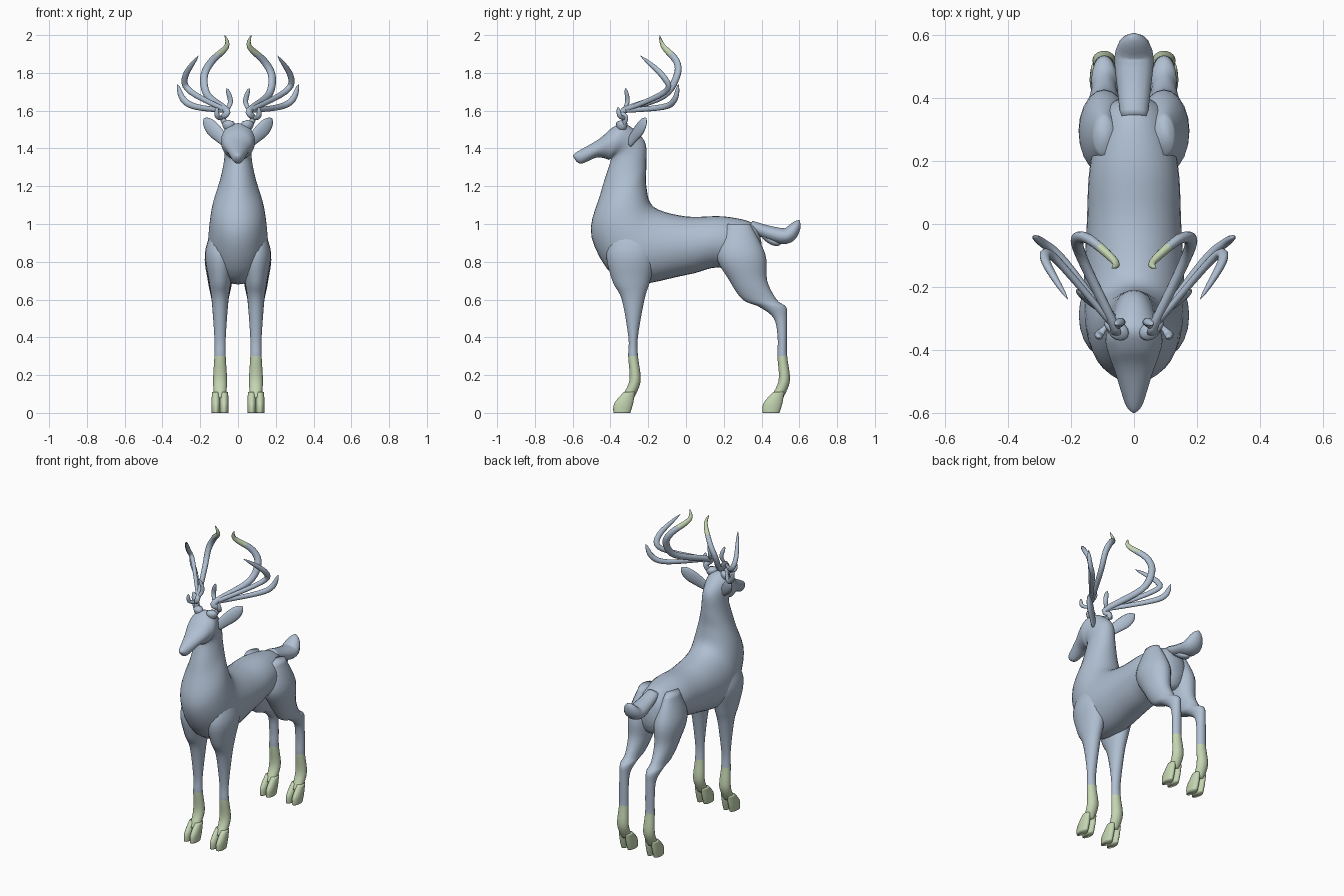
import bpy, bmesh, math
from mathutils import Vector

cube = bpy.data.objects.get("Cube")
if cube:
    bpy.data.objects.remove(cube, do_unlink=True)


def make_material(name, red, green, blue):
    material = bpy.data.materials.new(name)
    material.use_nodes = True
    color = (red, green, blue, 1)
    material.diffuse_color = color
    shader = material.node_tree.nodes["Principled BSDF"]
    shader.inputs["Base Color"].default_value = color
    return material


coat = make_material("blue grey coat", .43, .52, .64)
pale_green = make_material("pale green", .56, .67, .45)


def smooth_path(stations, steps=5):
    """Catmull-Rom interpolation through tuples of any length."""
    points = [Vector(station) for station in stations]
    points = [points[0], *points, points[-1]]
    path = []
    for before, start, end, after in zip(points, points[1:], points[2:], points[3:]):
        leaving = (end - before) / 2
        arriving = (after - start) / 2
        for step in range(steps):
            t = step / steps
            blend = t * t * (3 - 2 * t)
            path.append(start.lerp(end, blend)
                        + leaving * t * (1 - t) ** 2
                        - arriving * t * t * (1 - t))
    path.append(points[-1])
    return path


def skin(name, rings, sides, paired):
    """Skin a run of ellipses, each given as centre and two half axes."""
    bm = bmesh.new()
    loops = []
    for centre, across, along in rings:
        loop = []
        for index in range(sides):
            angle = math.tau * index / sides
            offset = across * math.cos(angle) + along * math.sin(angle)
            loop.append(bm.verts.new(centre + offset))
        loops.append(loop)
    for lower, upper in zip(loops, loops[1:]):
        for index in range(sides):
            bm.faces.new((lower[index - 1], lower[index], upper[index], upper[index - 1]))
    bm.faces.new(loops[0])
    bm.faces.new(loops[-1])
    bmesh.ops.recalc_face_normals(bm, faces=bm.faces)
    # Green stockings below, green antler tips above
    for face in bm.faces:
        face.smooth = True
        height = face.calc_center_median().z
        face.material_index = int(height < .3 or height > 1.9)
    mesh = bpy.data.meshes.new(name)
    bm.to_mesh(mesh)
    bm.free()
    mesh.materials.append(coat)
    mesh.materials.append(pale_green)
    part = bpy.data.objects.new(name, mesh)
    bpy.context.collection.objects.link(part)
    if paired:
        mirror = part.modifiers.new("left and right", "MIRROR")
        mirror.use_clip = False


def trunk(name, sections):
    """Sections: upper y and z, lower y and z, half width."""
    rings = []
    for top_y, top_z, low_y, low_z, width in smooth_path(sections):
        top = Vector((0, top_y, top_z))
        low = Vector((0, low_y, low_z))
        rings.append(((top + low) / 2, Vector((width, 0, 0)), (top - low) / 2))
    skin(name, rings, sides=32, paired=False)


def limb(name, x, foot_y, sections):
    """Level sections: y from the foot, z, half depth, half width."""
    rings = []
    for y, z, depth, width in smooth_path(sections):
        centre = Vector((x, foot_y + y, z))
        rings.append((centre, Vector((width, 0, 0)), Vector((0, depth, 0))))
    skin(name, rings, sides=20, paired=True)


def blade(name, size, points, facing=(.5, -.8, .1), flat=.8, paired=True):
    """Curved horn or leaf that swells along its path and ends in a point."""
    path = smooth_path(points)
    last = len(path) - 1
    rings = []
    for index, centre in enumerate(path):
        t = index / last
        tangent = path[min(index + 1, last)] - path[max(index - 1, 0)]
        tangent.normalize()
        wide = tangent.cross(Vector(facing)).normalized()
        thin = wide.cross(tangent)
        radius = max(size * .6 * (1 + t) * (1 - t ** 5), size / 20)
        rings.append((centre, wide * radius, thin * radius * flat))
    skin(name, rings, sides=14, paired=paired)


# Torso, neck and head as one continuous form
trunk("body_and_head", [
    (.4, .9, .4, .8, .04),
    (.36, 1, .35, .73, .1),
    (.2, 1.04, .17, .77, .14),
    (0, 1.04, 0, .73, .15),
    (-.17, 1.09, -.33, .69, .16),
    (-.21, 1.2, -.5, .93, .14),
    (-.21, 1.32, -.45, 1.17, .09),
    (-.22, 1.44, -.4, 1.33, .07),
    (-.32, 1.53, -.41, 1.34, .09),
    (-.39, 1.51, -.44, 1.35, .08),
    (-.46, 1.45, -.48, 1.35, .06),
    (-.58, 1.38, -.55, 1.32, .03),
    (-.6, 1.36, -.58, 1.33, .01)])

# Legs: different thighs, shared shins and cloven hooves
shoulder = [(-.01, 1, .06, .03), (-.01, .85, .13, .08), (-.01, .7, .1, .06),
            (0, .6, .06, .045)]
haunch = [(-.23, 1, .06, .03), (-.22, .84, .13, .08), (-.18, .7, .1, .065),
          (-.12, .6, .09, .045), (-.05, .56, .07, .04), (-.01, .5, .035, .03)]
shin = [(0, .4, .025, .03), (0, .3, .026, .03), (.01, .17, .03, .037),
        (-.03, .08, .035, .03)]
toe = [(-.02, .11, .03, .02), (-.05, .05, .05, .024), (-.06, 0, .045, .022)]
leg_x = .095
for name, foot_y, thigh in (("front", -.28, shoulder), ("hind", .51, haunch)):
    limb(f"{name}_legs", leg_x, foot_y, thigh + shin)
    for place, offset in (("inner", -.022), ("outer", .022)):
        limb(f"{name}_{place}_toes", leg_x + offset, foot_y, toe)

# Tail with a small lower tuft
blade("tail", .07, [(0, .34, .99), (0, .45, .95), (0, .54, .94), (0, .6, 1.02)],
      facing=(0, 0, 1), flat=.7, paired=False)
blade("tail_tuft", .04, [(0, .38, .97), (0, .44, .92), (0, .5, .89)],
      facing=(0, 0, 1), flat=.6, paired=False)

# Ears
blade("ears", .045, [(.06, -.3, 1.43), (.1, -.27, 1.47), (.14, -.24, 1.51), (.18, -.21, 1.56)],
      flat=.4)

# Antlers: a main beam with tines branching from one fork
root = (.05, -.34, 1.5)
bend = (.08, -.32, 1.56)
fork = (.06, -.33, 1.6)
blade("antler_burrs", .04, [root, (.05, -.34, 1.55)])
blade("antler_main_beams", .024, [
    root, bend, fork, (.16, -.12, 1.68), (.18, -.05, 1.78),
    (.14, -.05, 1.86), (.06, -.12, 1.94), (.07, -.14, 2)])
blade("antler_middle_tines", .02, [
    fork, (.25, -.11, 1.7), (.28, -.12, 1.78), (.21, -.24, 1.89)])
blade("antler_outer_tines", .02, [
    fork, (.22, -.12, 1.62), (.29, -.06, 1.66), (.32, -.04, 1.74)])
blade("antler_brow_tines", .016, [fork, (.04, -.31, 1.65), (.06, -.32, 1.72)])
blade("antler_low_tines", .016, [bend, (.11, -.35, 1.57), (.11, -.36, 1.62)])
